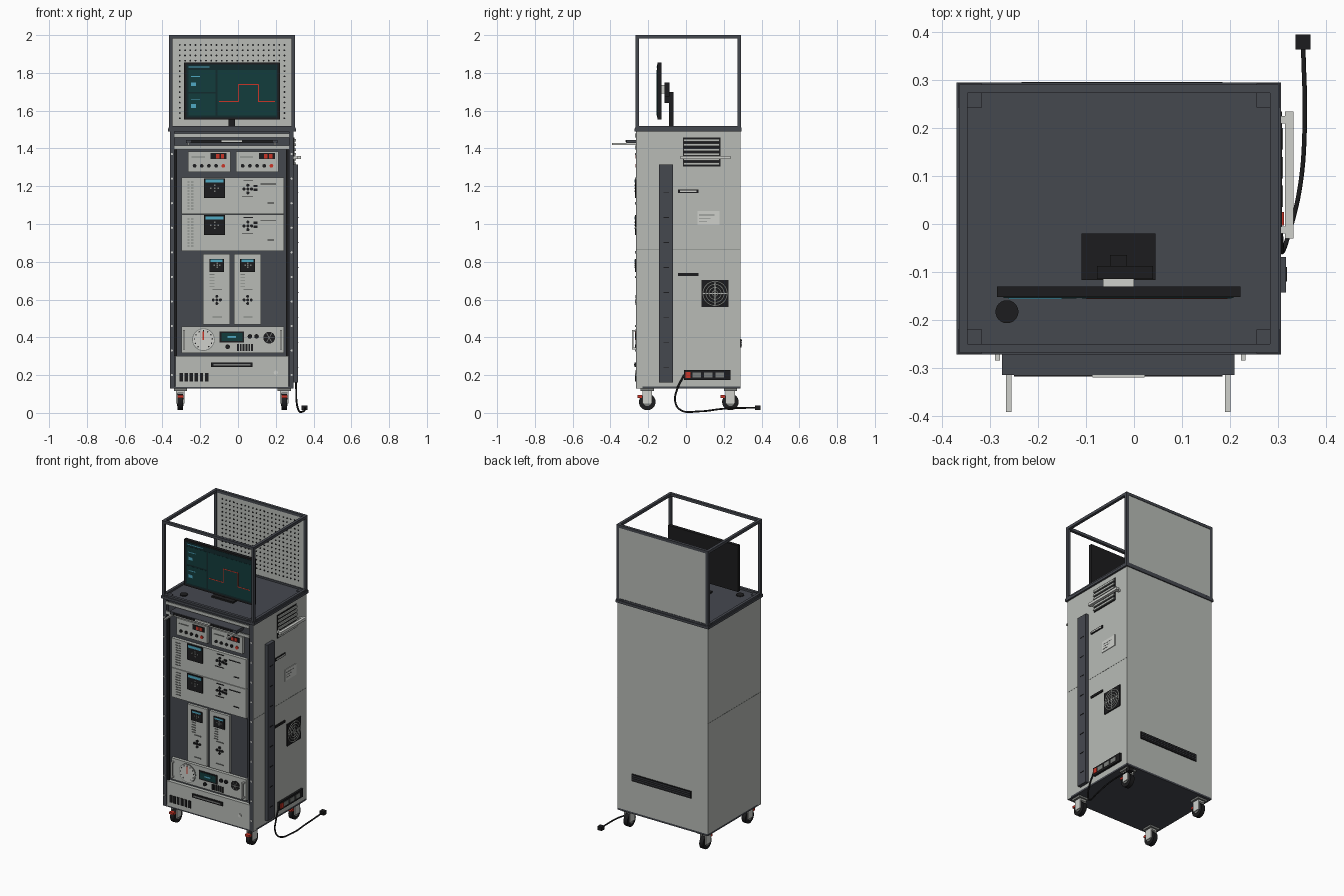
import bpy, bmesh, math
from mathutils import Matrix, Vector

cube = bpy.data.objects.get("Cube")
if cube:
    bpy.data.objects.remove(cube, do_unlink=True)


def material(name, red, green, blue):
    mat = bpy.data.materials.new(name)
    mat.use_nodes = True
    mat.diffuse_color = (red, green, blue, 1)
    mat.node_tree.nodes["Principled BSDF"].inputs["Base Color"].default_value = (red, green, blue, 1)
    return mat


light = material("light grey paint", .48, .5, .47)
dark = material("dark slate frame", .06, .065, .078)
black = material("black plastic", .012, .012, .013)
pale = material("pale metal", .62, .63, .6)
screen = material("dark teal screen", .006, .024, .026)
teal = material("teal screen panel", .006, .045, .045)
red = material("signal red", .6, .035, .02)
cyan = material("cyan marks", .08, .4, .55)
grey = material("mid grey", .2, .21, .2)

round_parts = []


def finish(name, mat, bm):
    mesh = bpy.data.meshes.new(name)
    bm.to_mesh(mesh)
    bm.free()
    mesh.materials.append(mat)
    obj = bpy.data.objects.new(name, mesh)
    bpy.context.collection.objects.link(obj)
    return obj


def boxes(name, mat, *bounds):
    """One mesh of boxes, each given as x, x, y, y, z, z limits."""
    bm = bmesh.new()
    for b in bounds:
        low, high = Vector(b[0::2]), Vector(b[1::2])
        bmesh.ops.create_cube(bm, size=1, matrix=Matrix.Translation((low + high) / 2)
                              @ Matrix.Diagonal((*(high - low), 1)))
    return finish(name, mat, bm)


def discs(name, mat, centres, radius, depth, axis, sides=16):
    """One mesh of cylinders along an axis."""
    turn = {"X": Matrix.Rotation(math.pi / 2, 4, "Y"), "Y": Matrix.Rotation(math.pi / 2, 4, "X"),
            "Z": Matrix.Identity(4)}[axis]
    bm = bmesh.new()
    for c in centres:
        bmesh.ops.create_cone(bm, cap_ends=True, segments=sides, radius1=radius, radius2=radius,
                              depth=depth, matrix=Matrix.Translation(c) @ turn)
    obj = finish(name, mat, bm)
    round_parts.append(obj)
    return obj


FACE = -.262    # front of the rack panels
SIDE = .295     # right hand skin
L, R = -.36, SIDE
FRONT, BACK = -.262, .288


def plates(name, mat, *rects, y=FACE, thick=.004):
    """Plates on a front face, given as x, x, z, z limits."""
    return boxes(name, mat, *[(a, b, y - thick, y, c, d) for a, b, c, d in rects])


def side_plates(name, mat, *rects, x=SIDE, thick=.004):
    """Plates on the right hand skin, given as y, y, z, z limits."""
    return boxes(name, mat, *[(x, x + thick, a, b, c, d) for a, b, c, d in rects])


# Cabinet shell, floor and front frame
boxes("cabinet_shell", light, (L, R, -.235, BACK, .14, 1.49),
      (L, L + .006, FRONT, -.23, .13, 1.49), (R - .006, R, FRONT, -.23, .13, 1.49))
boxes("cabinet_floor", dark, (L, R, FRONT, BACK, .128, .14))
boxes("rack_backing", dark, (L + .006, R - .006, -.242, -.235, .14, 1.49))
boxes("front_posts", dark, *[(x, x + .024, FRONT - .003, -.24, .13, 1.49) for x in (L + .001, R - .025)])
boxes("rack_rails", black, *[(x, x + .012, -.252, -.24, .3, 1.4) for x in (-.335, .255)])
discs("post_screws", pale, [(x, FRONT - .004, .2 + .13 * i) for x in (-.35, .284) for i in range(10)],
      .006, .006, "Y", 8)
boxes("side_seams", grey, *[(x, x + .002, FRONT, BACK, .864, .867) for x in (L - .001, R - .001)])

# Table top with cable grommet
boxes("table_top", dark, (L - .01, R + .012, FRONT - .01, BACK + .007, 1.49, 1.506))
discs("cable_grommet", black, [(-.265, -.183, 1.508)], .024, .006, "Z", 24)

# Upper frame, foot plates and pegboard
XS, YS = (-.365, .284), (-.268, .273)
boxes("frame_posts", dark, *[(x, x + .018, y, y + .018, 1.5, 2) for x in XS for y in YS])
boxes("frame_rails", dark,
      *[(XS[0], XS[1] + .018, y, y + .018, z, z + .018) for y in YS for z in (1.5, 1.982)],
      *[(x, x + .018, YS[0], YS[1] + .018, z, z + .018) for x in XS for z in (1.5, 1.982)])
boxes("foot_plates", dark, *[(x, x + .05, y, y + .05, 1.505, 1.511) for x in (-.367, .255) for y in (-.27, .243)])
boxes("pegboard", light, (-.35, .287, .277, .288, 1.51, 1.985))
discs("peg_holes", black, [(-.308 + .0277 * i, .276, 1.56 + .0277 * j) for i in range(21) for j in range(15)],
      .005, .003, "Y", 8)

# Monitor and stand
boxes("monitor", black, (-.286, .222, -.152, -.13, 1.552, 1.855))
boxes("monitor_mount", black, (-.077, .04, -.115, -.088, 1.675, 1.75))
boxes("mount_spacer", pale, (-.065, 0, -.13, -.114, 1.69, 1.735))
boxes("monitor_neck", black, (-.05, -.015, -.09, -.065, 1.51, 1.64), (-.05, -.015, -.115, -.065, 1.64, 1.7))
boxes("monitor_base", black, (-.11, .045, -.117, -.02, 1.506, 1.516))
SCREEN = -.152
plates("screen", screen, (-.272, .208, 1.565, 1.845), y=SCREEN, thick=.002)
plates("screen_panels", teal, (-.108, .203, 1.575, 1.815), (-.262, -.12, 1.7, 1.815),
       (-.262, -.12, 1.575, 1.69), y=SCREEN, thick=.003)
plates("screen_graph", red, (-.1, 0, 1.645, 1.65), (0, .005, 1.645, 1.738), (0, .108, 1.735, 1.74),
       (.106, .111, 1.645, 1.738), (.108, .195, 1.645, 1.65), y=SCREEN, thick=.004)
plates("screen_marks", cyan, (-.262, -.15, 1.828, 1.833),
       *[(-.25, -.2, z + .038, z + .043) for z in (1.62, 1.74)],
       *[(-.25, -.222, z - .02, z) for z in (1.635, 1.75)], y=SCREEN, thick=.004)

# Sliding keyboard tray under the top
plates("tray_trim", light, (-.335, .27, 1.458, 1.478), (-.335, .27, 1.395, 1.415), thick=.008)
boxes("tray", dark, (-.275, .21, -.315, -.24, 1.428, 1.446))
boxes("tray_mat", black, (-.25, .185, -.318, -.314, 1.432, 1.443))
boxes("tray_handle", pale, (-.087, .022, -.32, -.31, 1.434, 1.444))
boxes("tray_slides", pale, *[(x, x + .011, -.392, -.24, 1.418, 1.428) for x in (-.267, .19)])

# Twin power supplies
for name, x in (("left", -.265), ("right", -.01)):
    boxes(name + "_supply", light, (x, x + .225, FACE, -.24, 1.275, 1.385))
    plates(name + "_supply_display", black, (x + .12, x + .205, 1.343, 1.375))
    plates(name + "_supply_digits", red, *[(x + d, x + d + .018, 1.348, 1.37) for d in (.148, .174)], thick=.006)
    discs(name + "_supply_buttons", black, [(x + .035 + .038 * i, FACE, 1.308) for i in range(4)],
          .01, .012, "Y")
    discs(name + "_supply_switch", red, [(x + .187, FACE, 1.308)], .01, .012, "Y")
    plates(name + "_supply_label", grey, (x + .02, x + .09, 1.352, 1.357))


def keypad(name, x, z, step):
    """Cross of buttons round a centre button."""
    discs(name, black, [(x + step * i, FACE, z + step * j) for i, j in
                        ((0, 0), (1, 0), (-1, 0), (0, 1), (0, -1))], step * .42, .012, "Y", 12)


def panel_display(name, x, z, wide, high):
    """Hand panel with a lit header and its own key cluster."""
    plates(name, black, (x, x + wide, z - high, z), thick=.008)
    plates(name + "_header", cyan, (x + .007, x + wide - .007, z - high * .22, z - high * .06), thick=.01)
    plates(name + "_keys", grey, *[(x + wide * k, x + wide * k + .008, z - high * h, z - high * h + .008)
                                  for k, h in ((.48, .4), (.3, .55), (.48, .55), (.66, .55), (.48, .7))], thick=.01)


# Two wide drive panels
for name, z in (("upper", 1.245), ("lower", 1.05)):
    boxes(name + "_drive", light, (-.3, .243, FACE, -.24, z - .192, z))
    panel_display(name + "_drive_display", -.18, z - .003, .11, .105)
    keypad(name + "_drive_keypad", .052, z - .06, .02)
    plates(name + "_drive_keys", black, *[(.083, .102, z - d, z - d + .012) for d in (.05, .07)], thick=.006)
    plates(name + "_drive_vents", grey, *[(x, x + .012, z - .025 - .016 * i, z - .02 - .016 * i)
                                         for x in (-.268, -.248) for i in range(10)])
    plates(name + "_drive_labels", black, (.03, .08, z - .018, z - .014), (.12, .2, z - .035, z - .031),
           (.155, .19, z - .137, z - .132), (.02, .08, z - .1, z - .097))

# Two tall controllers on a dark backing
plates("controller_backing", dark, (-.3, .243, .465, .85), y=-.242)
for name, x in (("left", -.185), ("right", -.022)):
    boxes(name + "_controller", light, (x, x + .143, FACE, -.24, .468, .842))
    panel_display(name + "_controller_display", x + .033, .815, .078, .068)
    keypad(name + "_controller_keypad", x + .073, .598, .019)
    plates(name + "_controller_labels", grey, (x + .05, x + .1, .65, .655), (x + .05, x + .1, .505, .51),
           *[(x + .035, x + .06, .73 - .016 * i, .734 - .016 * i) for i in range(5)])

# Instrument panel with gauge, readout, fan and grab handles
boxes("instrument_panel", light, (-.3, .243, FACE, -.24, .318, .457))
for x in (-.285, .228):
    boxes("panel_handle", pale, (x - .005, x + .005, -.285, -.277, .335, .44),
          *[(x - .005, x + .005, -.28, FACE, z, z + .01) for z in (.335, .43)])
GAUGE = Vector((-.183, FACE, .388))
discs("gauge_rim", grey, [GAUGE], .06, .006, "Y", 32)
discs("gauge_dial", pale, [GAUGE], .056, .009, "Y", 32)
discs("gauge_ticks", black, [GAUGE + Vector((math.sin(a / 2) * .047, -.004, math.cos(a / 2) * .047))
                             for a in range(-5, 6)], .004, .004, "Y", 6)
plates("gauge_needle", red, (-.187, -.18, .385, .432), thick=.007)
plates("readout", black, (-.097, .033, .372, .43))
plates("readout_screen", teal, (-.088, .024, .38, .422), thick=.006)
plates("readout_digits", cyan, (-.055, -.01, .397, .406), thick=.008)
discs("instrument_knobs", black, [(.063, FACE, .405), (.098, FACE, .405), (-.055, FACE, .35)], .012, .016, "Y")
plates("instrument_grille", black, *[(-.005 + .015 * i, .004 + .015 * i, .328, .365) for i in range(6)])
discs("instrument_fan", black, [(.165, FACE, .398)], .031, .008, "Y", 24)
for i in range(3):
    blade = boxes("fan_spoke", grey, (-.028, .028, -.006, 0, -.002, .002))
    blade.location = (.165, FACE, .398)
    blade.rotation_euler.y = math.pi * i / 3

# Bottom drawer
boxes("bottom_drawer", light, (-.332, .268, FACE - .003, -.24, .138, .3))
plates("drawer_vents", black, *[(-.31 + .027 * i, -.292 + .027 * i, .165, .212) for i in range(6)], y=FACE - .003)
plates("drawer_pull", black, (-.142, .078, .243, .267), y=FACE - .003, thick=.008)
plates("drawer_pull_lip", grey, (-.13, .066, .251, .259), y=FACE - .003, thick=.01)
discs("drawer_lock", pale, [(.2, FACE - .004, .213)], .011, .01, "Y")

# Right side: cable duct, louvres, grab bar, slots and label
side_plates("cable_duct", dark, (-.143, -.069, .16, 1.315), thick=.022)
side_plates("duct_joints", black, *[(-.12, -.09, .24 + .132 * i, .244 + .132 * i) for i in range(8)], thick=.024)
side_plates("louvre_opening", black, (-.016, .182, 1.305, 1.458))
side_plates("louvre_blades", light, *[(-.012, .178, 1.312 + .025 * i, 1.325 + .025 * i) for i in range(6)], thick=.012)
side_plates("grab_bar", pale, (-.03, .235, 1.343, 1.36), x=.315, thick=.018)
side_plates("grab_bar_mounts", pale, *[(y, y + .015, 1.345, 1.358) for y in (-.02, .21)], thick=.025)
side_plates("side_slots", black, (-.042, .065, 1.165, 1.183), (-.042, .065, .726, .741), thick=.006)
side_plates("slot_insert", pale, (-.032, .055, 1.17, 1.178), thick=.008)
side_plates("side_label", pale, (.06, .178, .995, 1.068))
side_plates("label_lines", grey, *[(.07, .15 - .02 * i, 1.045 - .016 * i, 1.049 - .016 * i) for i in range(3)], thick=.005)

# Side fan with ring guard
side_plates("side_fan", black, (.083, .225, .56, .704), thick=.006)
for radius in (.015, .032, .048, .064):
    bpy.ops.mesh.primitive_torus_add(major_segments=32, minor_segments=6, major_radius=radius, minor_radius=.003,
                                     location=(SIDE + .006, .154, .632), rotation=(0, math.pi / 2, 0))
    ring = bpy.context.object
    ring.name = "fan_guard_ring"
    ring.data.materials.append(light)
    round_parts.append(ring)
side_plates("fan_guard_bars", light, (.09, .218, .63, .634), (.152, .156, .568, .696), thick=.008)

# Power strip, cord and plug
side_plates("power_strip", black, (-.01, .235, .175, .228), thick=.014)
side_plates("strip_switch", red, (-.003, .025, .186, .217), thick=.018)
side_plates("strip_sockets", grey, *[(y, y + .045, .188, .215) for y in (.035, .095, .155)], thick=.016)
cord = bpy.data.curves.new("power_cord", "CURVE")
cord.dimensions = "3D"
cord.bevel_depth = .005
cord.bevel_resolution = 2
path = [(.305, -.01, .2), (.308, -.045, .13), (.31, -.057, .06), (.32, -.03, .016),
        (.345, .07, .008), (.356, .2, .022), (.353, .37, .028)]
spline = cord.splines.new("BEZIER")
spline.bezier_points.add(len(path) - 1)
for point, place in zip(spline.bezier_points, path):
    point.co = place
    point.handle_left_type = point.handle_right_type = "AUTO"
cord.materials.append(black)
bpy.context.collection.objects.link(bpy.data.objects.new("power_cord", cord))
boxes("power_plug", black, (.337, .368, .364, .395, .016, .04))

# Rear vent
boxes("rear_vent", black, (-.24, .19, BACK, BACK + .006, .345, .392))
boxes("rear_vent_slats", dark, *[(-.235, .185, BACK, BACK + .008, z, z + .004) for z in (.357, .369, .381)])

# Casters with brake levers
for x in (-.305, .245):
    for y in (-.205, .235):
        discs("caster_wheel", black, [(x, y, .058)], .044, .028, "X", 24)
        discs("caster_hub", grey, [(x, y, .058)], .022, .034, "X")
        boxes("caster_fork", pale, *[(x + s - .003, x + s + .003, y - .025, y + .025, .05, .112) for s in (-.019, .019)],
              (x - .022, x + .022, y - .025, y + .025, .106, .116))
        boxes("caster_plate", grey, (x - .035, x + .035, y - .035, y + .035, .116, .129))
        boxes("caster_brake", red, (x - .016, x + .016, y - .052, y - .028, .08, .094))

bpy.ops.object.select_all(action="DESELECT")
for obj in round_parts:
    obj.select_set(True)
bpy.context.view_layer.objects.active = round_parts[0]
bpy.ops.object.shade_smooth_by_angle()
